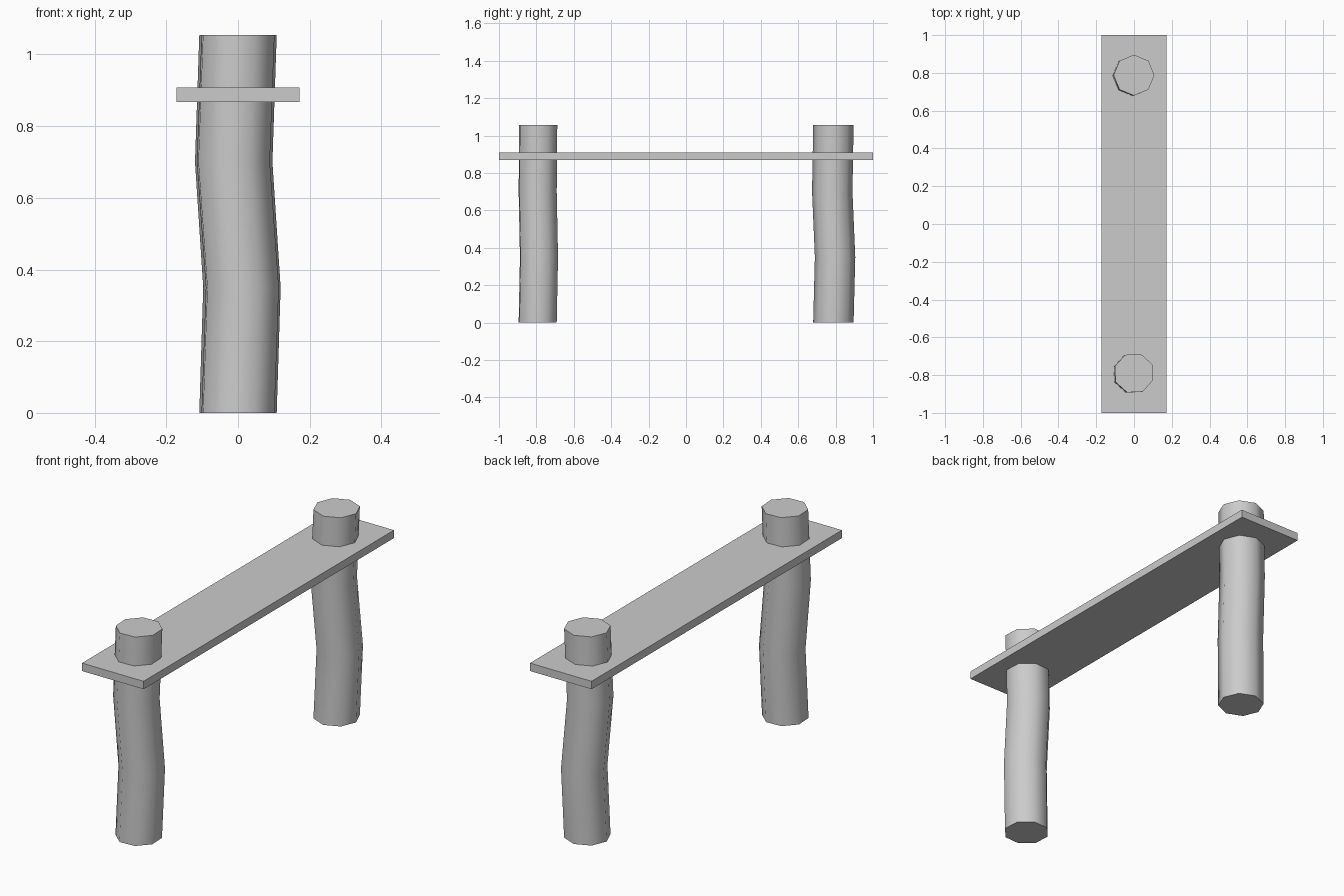
import bpy
import bmesh
from math import cos, sin, tau, radians

default = bpy.data.objects.get("Cube")
if default:
    bpy.data.objects.remove(default, do_unlink=True)

# Single grey material
grey = bpy.data.materials.new("light_grey")
grey.use_nodes = True
colour = (0.6, 0.6, 0.6, 1)
grey.diffuse_color = colour
grey.node_tree.nodes["Principled BSDF"].inputs["Base Color"].default_value = colour


def finish(name, bm):
    bmesh.ops.recalc_face_normals(bm, faces=bm.faces)
    mesh = bpy.data.meshes.new(name)
    bm.to_mesh(mesh)
    bm.free()
    mesh.materials.append(grey)
    obj = bpy.data.objects.new(name, mesh)
    bpy.context.collection.objects.link(obj)
    return obj


def bent_post(name, path, turn, radius=0.108, sides=8):
    """Capped prism that follows a list of centre points."""
    bm = bmesh.new()
    rings = []
    for x, y, z in path:
        angles = [turn + tau * i / sides for i in range(sides)]
        rings.append([bm.verts.new((x + radius * cos(a), y + radius * sin(a), z))
                      for a in angles])
    for low, high in zip(rings, rings[1:]):
        for i in range(sides):
            j = (i + 1) % sides
            bm.faces.new((low[i], low[j], high[j], high[i]))
    bm.faces.new(rings[0])
    bm.faces.new(rings[-1])
    obj = finish(name, bm)
    # Smooth sides with crisp end caps
    bpy.ops.object.select_all(action="DESELECT")
    obj.select_set(True)
    bpy.context.view_layer.objects.active = obj
    bpy.ops.object.shade_smooth_by_angle(angle=radians(60))


# Crooked posts at both ends
bent_post("front_post", [(0, -0.793, 0), (0.012, -0.786, 0.35),
                         (-0.013, -0.793, 0.7), (0, -0.79, 1.055)], radians(25.5))
bent_post("back_post", [(0, 0.788, 0), (0.011, 0.797, 0.35),
                        (-0.012, 0.782, 0.7), (0, 0.788, 1.055)], 0)

# Long plank that the posts pass through
plank = bmesh.new()
bmesh.ops.create_cube(plank, size=1)
bmesh.ops.scale(plank, vec=(0.344, 2, 0.04), verts=plank.verts)
bmesh.ops.translate(plank, vec=(0, 0, 0.888), verts=plank.verts)
finish("plank", plank)
